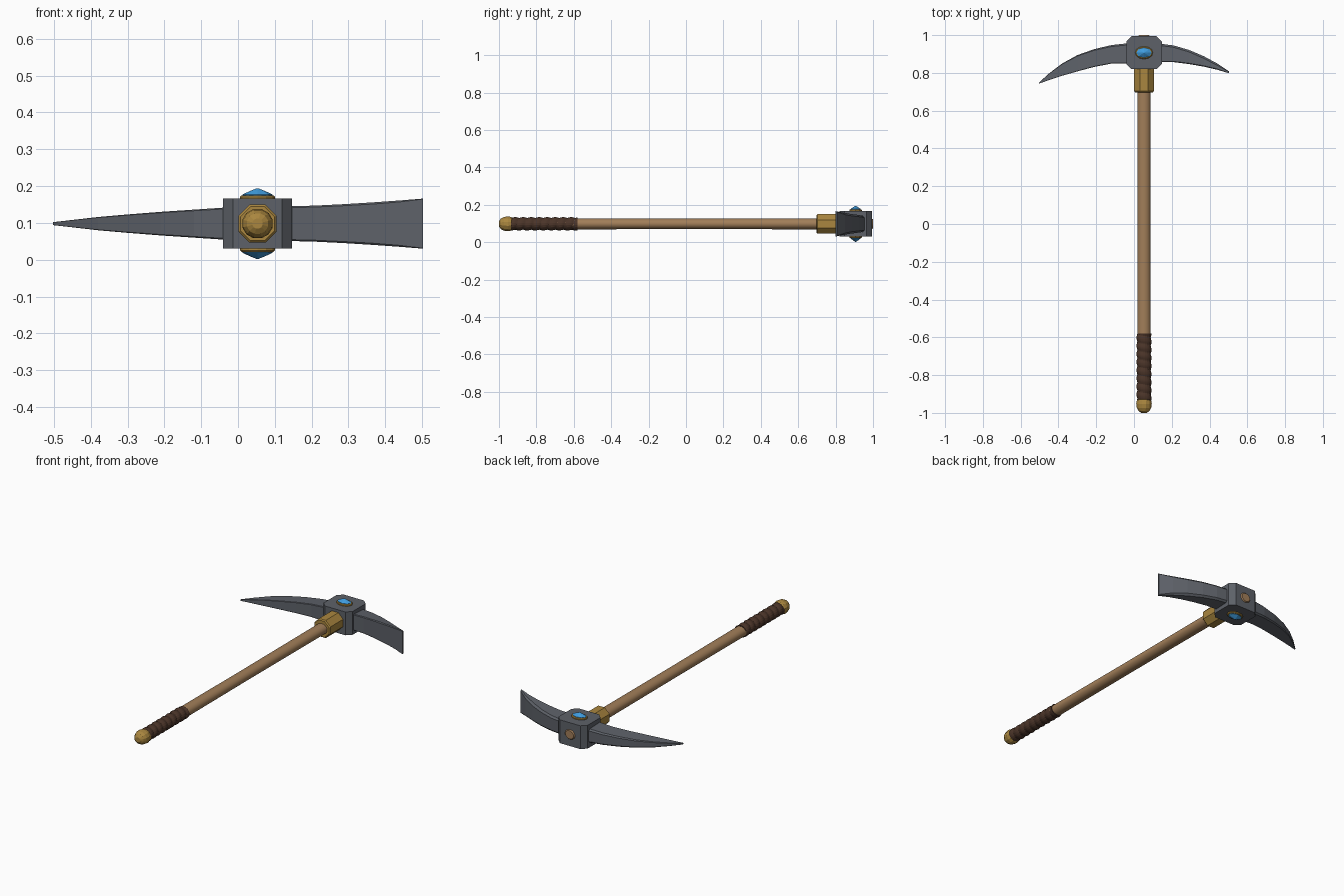
import bpy, bmesh, math

if "Cube" in bpy.data.objects:
    bpy.data.objects.remove(bpy.data.objects["Cube"])

CX, CZ, HY = 0.053, 0.098, 0.907   # handle axis and head centre


def material(name, rgb):
    m = bpy.data.materials.new(name)
    m.diffuse_color = (*rgb, 1)
    m.use_nodes = True
    m.node_tree.nodes["Principled BSDF"].inputs["Base Color"].default_value = m.diffuse_color
    return m


STEEL = material("steel", (0.11, 0.12, 0.14))
WOOD = material("wood", (0.36, 0.21, 0.10))
LEATHER = material("leather", (0.07, 0.035, 0.022))
GOLD = material("brass", (0.40, 0.24, 0.05))
BLUE = material("blue_gem", (0.05, 0.33, 0.72))


def loft(name, rings, mat, smooth=None):
    """Skin a list of equal-length point rings and cap both ends."""
    bm = bmesh.new()
    vs = [[bm.verts.new(p) for p in ring] for ring in rings]
    n = len(vs[0])
    for a, b in zip(vs, vs[1:]):
        for i in range(n):
            j = (i + 1) % n
            bm.faces.new((a[i], a[j], b[j], b[i]))
    bm.faces.new(vs[0])
    bm.faces.new(vs[-1])
    bmesh.ops.recalc_face_normals(bm, faces=bm.faces[:])
    me = bpy.data.meshes.new(name)
    bm.to_mesh(me)
    bm.free()
    me.materials.append(mat)
    ob = bpy.data.objects.new(name, me)
    bpy.context.collection.objects.link(ob)
    if smooth:
        bpy.ops.object.select_all(action='DESELECT')
        ob.select_set(True)
        bpy.context.view_layer.objects.active = ob
        bpy.ops.object.shade_smooth_by_angle(angle=math.radians(smooth))
    return ob


def shaft_ring(y, rx, rz, n, twist=None):
    """Elliptical ring around the handle axis; twist adds to the radius by angle."""
    pts = []
    for i in range(n):
        a = 2 * math.pi * (i + 0.5) / n
        d = twist(y, a) if twist else 0
        pts.append((CX + (rx + d) * math.cos(a), y, CZ + (rz + d) * math.sin(a)))
    return pts


# wooden handle, its end showing through the back of the head
loft("handle", [shaft_ring(y, rx, rz, 16) for y, rx, rz in
                ((-0.95, 0.034, 0.030), (-0.58, 0.036, 0.030), (0.0, 0.034, 0.029),
                 (0.72, 0.036, 0.030), (0.99, 0.036, 0.032), (1.0, 0.027, 0.024))], WOOD, 40)

# leather grip with a spiral wrap
PITCH = 0.043
wrap = lambda y, a: 0.005 * abs(math.sin(math.pi * y / PITCH - a / 2))
loft("grip", [shaft_ring(-0.935 + 0.355 * k / 60, 0.035, 0.031, 20, wrap)
              for k in range(61)], LEATHER)

# pommel
loft("pommel", [shaft_ring(y, r * 1.04, r, 12) for y, r in
                ((-1.0, 0.014), (-0.99, 0.029), (-0.973, 0.038), (-0.952, 0.041),
                 (-0.935, 0.038), (-0.928, 0.033))], GOLD)

# octagonal collar below the head
loft("collar", [shaft_ring(y, r, r, 8) for y, r in
                ((0.697, 0.050), (0.703, 0.056), (0.83, 0.056))], GOLD)

# head block with chamfered corners
w, c = 0.094, 0.028
y0, y1 = 0.82, 0.994
outline = [(-w + c, y0), (w - c, y0), (w, y0 + c), (w, y1 - c),
           (w - c, y1), (-w + c, y1), (-w, y1 - c), (-w, y0 + c)]
loft("head_block", [[(CX + x, y, CZ + z) for x, y in outline] for z in (-0.068, 0.068)], STEEL)


def blade_ring(x, lo, hi, h):
    """Chamfered rectangle section: y from lo to hi, half height h."""
    k = min((hi - lo) * 0.3, h * 0.2)
    e = k * 0.4
    return [(x, y, CZ + z) for y, z in
            ((lo + e, -h), (hi - k, -h + e), (hi, -h + k + e), (hi, h - k - e),
             (hi - k, h - e), (lo + e, h), (lo, h - e), (lo, -h + e))]


# pointed blade and flaring flat blade
loft("pick_blade", [blade_ring(*s) for s in
     ((-0.03, 0.850, 0.957, 0.044), (-0.12, 0.849, 0.947, 0.038), (-0.21, 0.832, 0.926, 0.032),
      (-0.30, 0.808, 0.894, 0.025), (-0.38, 0.785, 0.850, 0.018), (-0.45, 0.762, 0.797, 0.010),
      (-0.503, 0.743, 0.749, 0.004))], STEEL)
loft("flat_blade", [blade_ring(*s) for s in
     ((0.135, 0.857, 0.955, 0.047), (0.21, 0.857, 0.945, 0.049), (0.29, 0.847, 0.922, 0.053),
      (0.37, 0.833, 0.888, 0.058), (0.44, 0.817, 0.850, 0.063),
      (0.503, 0.798, 0.808, 0.068))], STEEL)


def gem_ring(z, rx, ry, n):
    return [(CX + rx * math.cos(2 * math.pi * i / n), HY + ry * math.sin(2 * math.pi * i / n), CZ + z)
            for i in range(n)]


# gem and its oval setting on both sides
for side, s in (("upper", 1), ("lower", -1)):
    loft(side + "_setting", [gem_ring(s * z, rx, ry, 12) for z, rx, ry in
         ((0.06, 0.047, 0.034), (0.073, 0.047, 0.034), (0.077, 0.043, 0.030))], GOLD)
    loft(side + "_gem", [gem_ring(s * z, rx, ry, 8) for z, rx, ry in
         ((0.07, 0.040, 0.026), (0.079, 0.041, 0.027), (0.088, 0.022, 0.014),
          (0.096, 0.002, 0.002))], BLUE)
